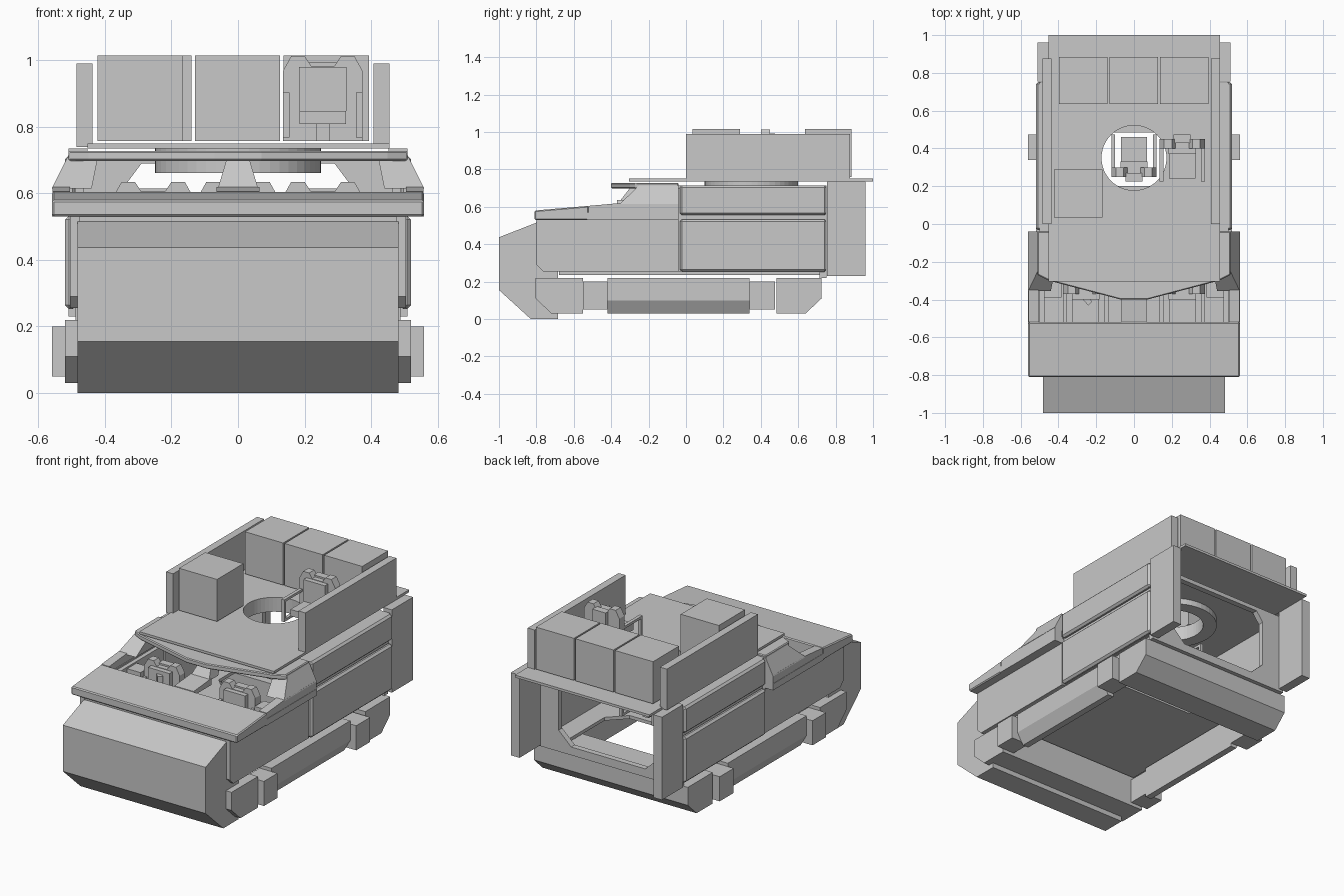
import bpy, bmesh, math
from mathutils import Matrix

if "Cube" in bpy.data.objects:
    bpy.data.objects.remove(bpy.data.objects["Cube"])

grey = bpy.data.materials.new("plain grey")
grey.diffuse_color = (0.58, 0.58, 0.58, 1)
grey.use_nodes = True
grey.node_tree.nodes["Principled BSDF"].inputs["Base Color"].default_value = grey.diffuse_color


def make(name, bm, bevel=0):
    bmesh.ops.recalc_face_normals(bm, faces=bm.faces)
    me = bpy.data.meshes.new(name)
    bm.to_mesh(me)
    bm.free()
    me.materials.append(grey)
    ob = bpy.data.objects.new(name, me)
    bpy.context.collection.objects.link(ob)
    if bevel:
        m = ob.modifiers.new("bevel", 'BEVEL')
        m.width, m.segments = bevel, 1
    return ob


def prism(name, pts, axis, a, b, bevel=0):
    """Extrude a 2D outline along an axis from a to b."""
    place = {'x': lambda p, t: (t, p[0], p[1]),
             'y': lambda p, t: (p[0], t, p[1]),
             'z': lambda p, t: (p[0], p[1], t)}[axis]
    bm = bmesh.new()
    lo = [bm.verts.new(place(p, a)) for p in pts]
    hi = [bm.verts.new(place(p, b)) for p in pts]
    bm.faces.new(lo)
    bm.faces.new(hi)
    for i in range(len(pts)):
        j = (i + 1) % len(pts)
        bm.faces.new((lo[i], lo[j], hi[j], hi[i]))
    return make(name, bm, bevel)


def frustum(name, low, z0, high, z1, bevel=0):
    """Loft between two rectangles (x0, x1, y0, y1)."""
    bm = bmesh.new()
    rings = [[bm.verts.new((x, y, z)) for x, y in
              ((r[0], r[2]), (r[1], r[2]), (r[1], r[3]), (r[0], r[3]))]
             for r, z in ((low, z0), (high, z1))]
    for r in rings:
        bm.faces.new(r)
    for i in range(4):
        j = (i + 1) % 4
        bm.faces.new((rings[0][i], rings[0][j], rings[1][j], rings[1][i]))
    return make(name, bm, bevel)


def box(name, x0, x1, y0, y1, z0, z1, bevel=0):
    return frustum(name, (x0, x1, y0, y1), z0, (x0, x1, y0, y1), z1, bevel)


def mirrored(ob):
    """Copy a right-hand part to the left side."""
    me = ob.data.copy()
    me.transform(Matrix.Scale(-1, 4, (1, 0, 0)))
    me.flip_normals()
    new = ob.copy()
    new.data, new.name = me, ob.name + "_left"
    bpy.context.collection.objects.link(new)


def cut(ob, cutter):
    m = ob.modifiers.new("cut", 'BOOLEAN')
    m.object, m.operation, m.solver = cutter, 'DIFFERENCE', 'EXACT'
    cutter.hide_render = True
    bpy.context.view_layer.objects.active = ob
    bpy.ops.object.modifier_apply(modifier=m.name)
    bpy.data.objects.remove(cutter)


def circle(cx, cy, r, n=48):
    return [(cx + r * math.cos(2 * math.pi * i / n), cy + r * math.sin(2 * math.pi * i / n))
            for i in range(n)]


# front bumper and lower beams
prism("front_bumper", [(-1, .155), (-.83, 0), (-.685, 0), (-.685, .515), (-.8, .515), (-1, .437)],
      'x', -.482, .482)
prism("front_beam", [(-.805, .11), (-.72, .03), (-.55, .03), (-.55, .22), (-.805, .22)],
      'x', -.52, .52)
prism("rear_beam", [(.485, .03), (.64, .03), (.725, .11), (.725, .22), (.485, .22)],
      'x', -.52, .52)

# side skirts and stub blocks
mirrored(prism("side_skirt", [(.44, .03), (.48, .03), (.52, .1), (.52, .22), (.44, .22)],
               'y', -.42, .34))
mirrored(box("front_block", .44, .56, -.55, -.42, .05, .2))
mirrored(box("rear_block", .44, .56, .34, .475, .05, .2))

# floor with a chamfered notch at the rear
prism("floor", [(-.475, -.68), (.475, -.68), (.475, .715), (.34, .715), (.34, .3), (.24, .2),
                (-.24, .2), (-.34, .3), (-.34, .715), (-.475, .715)], 'z', .235, .255)

# hull walls and side panels
mirrored(prism("front_wall", [(-.8, .29), (-.765, .255), (-.04, .255), (-.04, .56), (-.8, .56)],
               'x', .475, .505))
box("front_bulkhead", -.48, .48, -.795, -.75, .26, .535)
mirrored(box("inner_wall", .465, .49, -.04, .75, .255, .705))
mirrored(box("lower_panel", .485, .52, -.033, .752, .252, .533, .012))
mirrored(box("upper_panel", .485, .52, -.033, .752, .555, .715, .012))
mirrored(box("rear_flap", .452, .51, .755, .96, .23, .735))

# rear bulkhead with octagonal opening
rear = prism("rear_bulkhead", [(-.488, .22), (.488, .22), (.488, .705), (-.488, .705)],
             'y', .715, .75)
cut(rear, prism("opening_cutter", [(-.25, .27), (.25, .27), (.335, .35), (.335, .63), (.29, .69),
                                   (-.29, .69), (-.335, .63), (-.335, .35)], 'y', .6, .9))

# hood lip around the windscreen opening
prism("hood_lip", [(-.81, .53), (-.81, .58), (-.52, .605), (-.52, .53)], 'x', -.56, .56, .006)
mirrored(box("lip_flange", .5, .56, -.53, -.04, .53, .57))
mirrored(prism("lip_side", [(-.52, .57), (-.52, .605), (-.35, .62), (-.04, .62), (-.04, .57)],
               'x', .505, .558))

# cab pillars, visor and roof
mirrored(frustum("cab_pillar", (.44, .56, -.355, -.04), .615, (.42, .51, -.25, -.04), .715))
prism("pillar_base", [(-.52, .58), (-.52, .605), (-.35, .62), (-.35, .58)], 'x', -.065, .065)
frustum("centre_pillar", (-.062, .062, -.37, -.28), .61, (-.035, .035, -.3, -.2), .7)
prism("visor", [(-.51, -.04), (-.51, -.27), (-.45, -.3), (-.07, -.4), (.07, -.4), (.45, -.3),
                (.51, -.27), (.51, -.04)], 'z', .698, .728, .005)
roof = box("hull_roof", -.5, .5, -.04, .75, .698, .715)
cut(roof, prism("roof_cutter", circle(0, .35, .245), 'z', .6, .8))

# turret deck with ring hatch
ring = prism("turret_ring", circle(0, .35, .25), 'z', .662, .737)
cut(ring, prism("ring_cutter", circle(0, .35, .172), 'z', .6, .8))
deck = box("turret_deck", -.453, .455, -.305, 1, .735, .75)
cut(deck, prism("deck_cutter", circle(0, .35, .172), 'z', .6, .85))
box("deck_wall_left", -.485, -.438, 0, .877, .74, .99)
box("deck_wall_right", .408, .455, 0, .877, .74, .99)

# cargo boxes
for i in range(3):
    x = -.397 + .267 * i
    box("cargo_box", x, x + .257, .635, .885, .758, 1.015)
box("front_cargo_box", -.423, -.166, .035, .288, .758, 1.015)


# seats: backrest, cushions, armrest loops
def seat(cx, cy, z, turn=False):
    half = [(.12, 0), (.12, .21), (.095, .255), (.055, .255), (.035, .225)]
    outline = half + [(-x, h) for x, h in reversed(half)]
    parts = [prism("seat_back", outline, 'y', .05, .1),
             box("back_cushion", -.072, .072, .02, .06, .09, .222),
             box("headrest", -.045, .045, .08, .125, .14, .235),
             box("seat_cushion", -.07, .07, -.11, .06, .05, .09),
             box("seat_foot", -.02, .02, -.04, .08, 0, .06)]
    for s in (-1, 1):
        x0, x1 = sorted((s * .1, s * .12))
        parts += [box("armrest", x0, x1, -.125, .07, .13, .145),
                  box("armrest_post", x0, x1, -.125, -.108, .02, .135),
                  box("armrest_rail", x0, x1, -.125, .07, .01, .025)]
    m = Matrix.Translation((cx, cy, z))
    if turn:
        m = m @ Matrix.Rotation(math.pi, 4, 'Z')
    for p in parts:
        p.data.transform(m)


seat(.255, .35, .758)
seat(0, .35, .38, True)
seat(.255, -.42, .38)
seat(-.255, -.42, .38)

# cab fittings
mirrored(box("side_console", .385, .475, -.39, -.3, .32, .55))
grip = box("steering_grip", -.07, .07, -.015, .015, -.02, .02)
grip.data.transform(Matrix.Translation((-.28, -.37, .56)) @ Matrix.Rotation(-.8, 4, 'Z'))
